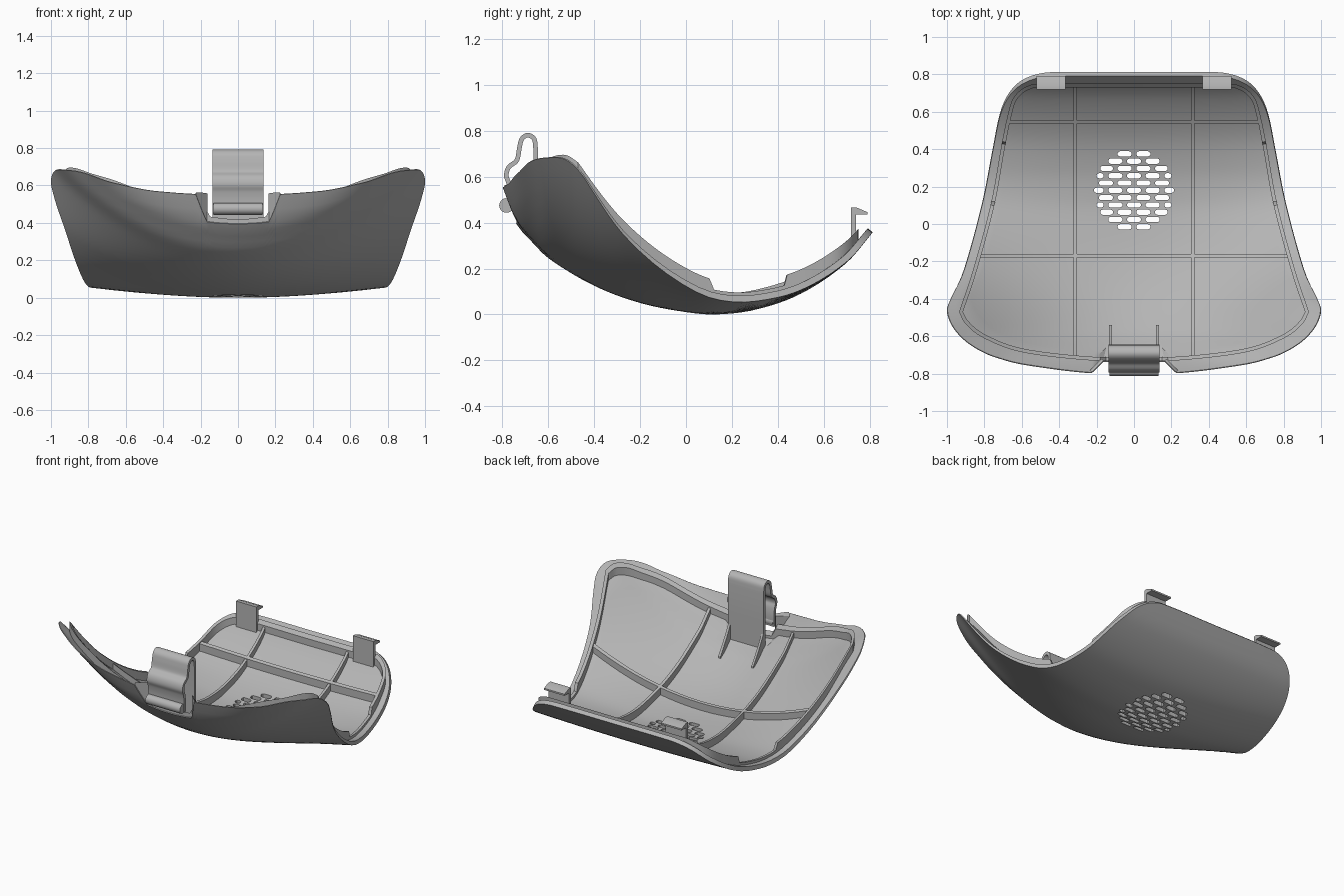
import bpy, bmesh, math
from mathutils import Vector

if "Cube" in bpy.data.objects:
    bpy.data.objects.remove(bpy.data.objects["Cube"])

SHADE = (0.46, 0.46, 0.46, 1)
grey = bpy.data.materials.new("plain_grey")
grey.use_nodes = True
grey.diffuse_color = SHADE
grey.node_tree.nodes["Principled BSDF"].inputs["Base Color"].default_value = SHADE


def curve_at(points, t):
    """Smooth Hermite interpolation through (t, value) points."""
    n = len(points)
    i = max(j for j in range(n - 1) if j == 0 or points[j][0] <= t)

    def slope(j):
        a, b = points[max(j - 1, 0)], points[min(j + 1, n - 1)]
        return (b[1] - a[1]) / (b[0] - a[0])
    (t0, v0), (t1, v1) = points[i], points[i + 1]
    w = t1 - t0
    s = min(max((t - t0) / w, 0), 1)
    return (v0 * (1 + 2 * s) * (1 - s) ** 2 + slope(i) * w * s * (1 - s) ** 2
            + v1 * s * s * (3 - 2 * s) + slope(i + 1) * w * s * s * (s - 1))


# Outer skin: a spine profile plus a sideways bowl that fades towards the back
SPINE = [(-.82, .58), (-.8, .53), (-.74, .395), (-.67, .315), (-.6, .245), (-.4, .125),
         (-.2, .05), (0, .01), (.13, 0), (.3, .02), (.5, .09), (.7, .225), (.82, .365)]
BOWL = [(-.82, .51), (-.7, .505), (-.6, .505), (-.5, .485), (-.25, .31), (.1, .112),
        (.4, .045), (.6, .018), (.82, 0)]
# Shell thickness, and the thinner edge it tapers to at the rim
THICK = .03
RIM_EDGE = [(-.82, .005), (-.5, .006), (-.1, .02), (.2, .028), (.82, .028)]


def skin(x, y):
    return curve_at(SPINE, y) + curve_at(BOWL, y) * x * x


def skin_normal(x, y, e=.005):
    dx = (skin(x + e, y) - skin(x - e, y)) / (2 * e)
    dy = (skin(x, y + e) - skin(x, y - e)) / (2 * e)
    return Vector((-dx, -dy, 1)).normalized()


def smooth_path(points, steps):
    """Open Catmull-Rom path through 2D points."""
    p = [Vector(q) for q in points]
    p = [2 * p[0] - p[1]] + p + [2 * p[-1] - p[-2]]
    out = []
    for a, b, c, d in zip(p, p[1:], p[2:], p[3:]):
        for k in range(steps):
            t = k / steps
            out.append(.5 * (2 * b + (c - a) * t + (2 * a - 5 * b + 4 * c - d) * t * t
                             + (3 * b - a - 3 * c + d) * t ** 3))
    return out + [p[-2]]


def mirrored_loop(half):
    """Close a half outline, running front centre to back centre, across x = 0."""
    return half + [Vector((-p.x, p.y)) for p in reversed(half[1:-1])]


def line(a, b, n=40):
    return [Vector(a).lerp(Vector(b), i / n) for i in range(n + 1)]


def smooth(ob):
    bpy.ops.object.select_all(action="DESELECT")
    ob.select_set(True)
    bpy.context.view_layer.objects.active = ob
    bpy.ops.object.shade_smooth_by_angle(angle=math.radians(30))


def finish(name, bm):
    bmesh.ops.recalc_face_normals(bm, faces=bm.faces)
    mesh = bpy.data.meshes.new(name)
    bm.to_mesh(mesh)
    bm.free()
    ob = bpy.data.objects.new(name, mesh)
    bpy.context.collection.objects.link(ob)
    mesh.materials.append(grey)
    smooth(ob)
    return ob


def sides(path, width, closed=False):
    """Offset a 2D path to both sides by half the width."""
    n, left, right = len(path), [], []
    for i, p in enumerate(path):
        a = path[i - 1] if i or closed else p
        b = path[(i + 1) % n] if i < n - 1 or closed else p
        d = (b - a).normalized()
        off = Vector((-d.y, d.x)) * width / 2
        left.append(p + off)
        right.append(p - off)
    return left, right


def wall(name, path, width, height, closed=False):
    """Upright wall that follows the skin; height(x, y) is measured above it."""
    bm = bmesh.new()
    rows = []
    for p, a, b in zip(path, *sides(path, width, closed)):
        h = height(p.x, p.y)
        rows.append([bm.verts.new((q.x, q.y, skin(q.x, q.y) + z))
                     for q, z in ((a, .012), (a, h), (b, h), (b, .012))])
    for r, s in zip(rows, rows[1:] + rows[:1] if closed else rows[1:]):
        for k in range(4):
            bm.faces.new((r[k], r[k - 1], s[k - 1], s[k]))
    if not closed:
        bm.faces.new(rows[0])
        bm.faces.new(rows[-1])
    return finish(name, bm)


def prism(name, profile, x0, x1):
    """Extrude a closed (y, z) profile along x."""
    bm = bmesh.new()
    face = bm.faces.new([bm.verts.new((x0, y, z)) for y, z in profile])
    new = bmesh.ops.extrude_face_region(bm, geom=[face])["geom"]
    bmesh.ops.translate(bm, vec=(x1 - x0, 0, 0),
                        verts=[v for v in new if isinstance(v, bmesh.types.BMVert)])
    return finish(name, bm)


# Shell: rings of the outline, front notch included, laid on the skin and thickened
notch = line((0, -.74), (.165, -.738), 8) + line((.165, -.738), (.225, -.797), 4)[1:]
rim = smooth_path([(.235, -.798), (.32, -.79), (.42, -.778), (.6, -.751), (.7, -.726), (.8, -.69),
                   (.9, -.628), (.97, -.55), (1, -.468), (.98, -.4), (.91, -.245), (.815, .1),
                   (.756, .4), (.72, .58), (.675, .69), (.605, .765), (.5, .805), (.36, .813),
                   (0, .813)], 6)
outline = mirrored_loop(notch + rim)
n = len(outline)
RINGS = 26
bm = bmesh.new()
edges = []
for top in (False, True):
    def place(x, y, ring):
        taper = max(0, ring - RINGS + 2) / 2
        lift = THICK + taper * (curve_at(RIM_EDGE, y) - THICK) if top else 0
        return bm.verts.new(Vector((x, y, skin(x, y))) + skin_normal(x, y) * lift)
    centre = place(0, 0, 0)
    rings = [[place(p.x * s / RINGS, p.y * s / RINGS, s) for p in outline]
             for s in range(1, RINGS + 1)]
    for i in range(n):
        j = (i + 1) % n
        bm.faces.new((centre, rings[0][i], rings[0][j]))
        for a, b in zip(rings, rings[1:]):
            bm.faces.new((a[i], b[i], b[j], a[j]))
    edges.append(rings[-1])
for i in range(n):
    j = (i + 1) % n
    bm.faces.new((edges[0][i], edges[0][j], edges[1][j], edges[1][i]))
shell = finish("shell", bm)

# Vent: staggered rounded slots inside a circle, cut through the shell
bm = bmesh.new()
R = .014
for row in range(-5, 6):
    dy = row * .039
    reach = math.sqrt(.215 ** 2 - dy ** 2)
    for col in range(-3, 4):
        cx = col * .1 + (.05 if row % 2 else 0)
        lo, hi = max(cx - .038, -reach), min(cx + .038, reach)
        if hi - lo < .035:
            continue
        ring = []
        for end, start in ((hi - R, -math.pi / 2), (lo + R, math.pi / 2)):
            for k in range(6):
                ang = start + math.pi * k / 5
                ring.append((end + R * math.cos(ang), .18 + dy + R * math.sin(ang)))
        low = [bm.verts.new((x, y, -.1)) for x, y in ring]
        high = [bm.verts.new((x, y, .3)) for x, y in ring]
        bm.faces.new(low)
        bm.faces.new(high)
        for k in range(12):
            bm.faces.new((low[k - 1], low[k], high[k], high[k - 1]))
cutter = finish("vent_cutter", bm)
cutter.hide_render = True
cut = shell.modifiers.new("vent", "BOOLEAN")
cut.operation, cut.solver, cut.object = "DIFFERENCE", "EXACT", cutter
bpy.context.view_layer.objects.active = shell
bpy.ops.object.modifier_apply(modifier=cut.name)
bpy.data.objects.remove(cutter)
smooth(shell)


# Inner frame: raised wall inside the rim, lowered at the latch and along part of each side
def frame_height(x, y):
    if y < 0 and abs(x) < .15:
        return .04
    return .048 if .12 < y < .43 and abs(x) > .5 else .092


front = smooth_path([(0, -.72), (.25, -.718), (.6, -.675), (.8, -.6), (.89, -.53), (.925, -.47)], 8)
side = smooth_path([(.925, -.47), (.85, -.245), (.757, .1), (.702, .4), (.67, .56), (.635, .67),
                    (.56, .73), (.45, .74), (0, .74)], 16)
wall("inner_frame", mirrored_loop(front + side[1:]), .02, frame_height, closed=True)

# Ribs across the floor
for sx in (-1, 1):
    wall("long_rib", line((sx * .315, -.715), (sx * .315, .735), 60), .018, lambda x, y: .08)
wall("front_cross_rib", line((-.825, -.17), (.825, -.17)), .018, lambda x, y: .08)
wall("back_cross_rib", line((-.67, .545), (.67, .545)), .018, lambda x, y: .085)

# Cheeks closing the sides of the notch up to the rim
for sx in (-1, 1):
    wall("notch_cheek", line((sx * .168, -.725), (sx * .23, -.787), 8), .014,
         lambda x, y: .552 - skin(x, y))

# Front latch: folded spring strap, finger bar and two gussets
strap = [Vector((-.655, .34)), Vector((-.655, .5))] + smooth_path(
    [(-.655, .72), (-.662, .765), (-.69, .781), (-.715, .765), (-.725, .73), (-.737, .672),
     (-.772, .642), (-.783, .605), (-.772, .57), (-.765, .52), (-.765, .45)], 5)
left, right = sides(strap, .02)
prism("latch_strap", left + right[::-1], -.135, .135)
prism("latch_bar", [(-.782 + .032 * math.cos(a * math.pi / 10), .475 + .032 * math.sin(a * math.pi / 10))
                    for a in range(20)], -.13, .13)
for sx in (-1, 1):
    wall("latch_gusset", line((sx * .125, -.65), (sx * .125, -.54), 6), .016,
         lambda x, y: .05 + (-.54 - y) * .9)

# Back hooks
hook = [(.72, .275), (.74, .285), (.74, .435), (.79, .435), (.79, .446), (.745, .465), (.72, .465)]
for x0 in (-.52, .365):
    prism("back_hook", hook, x0, x0 + .155)
